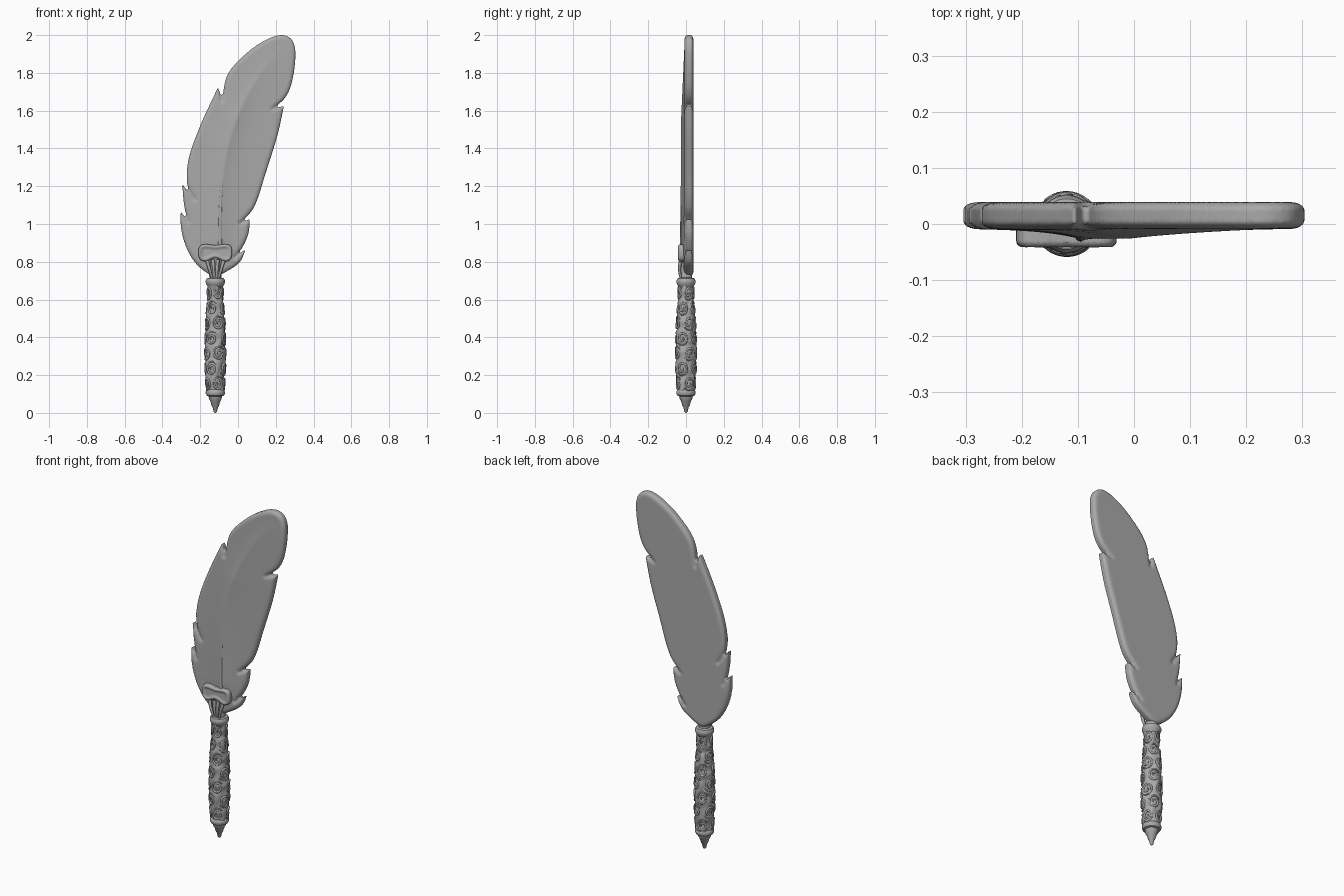
import bpy, bmesh, math
from mathutils import Vector, kdtree
from mathutils.geometry import interpolate_bezier

if "Cube" in bpy.data.objects:
    bpy.data.objects.remove(bpy.data.objects["Cube"])

grey = bpy.data.materials.new("plain_grey")
grey.use_nodes = True
grey.diffuse_color = (0.4, 0.4, 0.4, 1)
grey.node_tree.nodes["Principled BSDF"].inputs["Base Color"].default_value = (0.4, 0.4, 0.4, 1)

AXIS = -0.12  # x of the handle centre line


def add_object(name, data):
    obj = bpy.data.objects.new(name, data)
    bpy.context.collection.objects.link(obj)
    data.materials.clear()
    data.materials.append(grey)
    return obj


def smooth_outline(points):
    """Closed outline; points with a third value stay sharp."""
    n, result = len(points), []
    pos = [Vector((p[0], p[1])) for p in points]

    def handle(i, side):
        step = pos[(i + side) % n] - pos[i]
        if len(points[i]) > 2:
            return pos[i] + step / 3
        tangent = (pos[(i + 1) % n] - pos[i - 1]).normalized()
        return pos[i] + tangent * side * step.length / 3

    for i in range(n):
        j = (i + 1) % n
        count = max(4, int((pos[j] - pos[i]).length / 0.006))
        result += interpolate_bezier(pos[i], handle(i, 1), handle(j, -1), pos[j], count + 1)[:-1]
    return result


def slab(name, points, front, back, voxel, rounding, relief):
    """Soft-edged plate facing -y, with a relief rule for its front."""
    outline = smooth_outline(points)
    bm = bmesh.new()
    face = bm.faces.new([bm.verts.new((p.x, front, p.y)) for p in outline])
    made = bmesh.ops.extrude_face_region(bm, geom=[face])["geom"]
    moved = [g for g in made if isinstance(g, bmesh.types.BMVert)]
    bmesh.ops.translate(bm, verts=moved, vec=(0, back - front, 0))
    bmesh.ops.triangulate(bm, faces=bm.faces[:])
    bmesh.ops.recalc_face_normals(bm, faces=bm.faces[:])
    mesh = bpy.data.meshes.new(name)
    bm.to_mesh(mesh)
    bm.free()
    obj = add_object(name, mesh)
    remesh = obj.modifiers.new("remesh", "REMESH")
    remesh.mode = "VOXEL"
    remesh.voxel_size = voxel
    bpy.context.view_layer.update()
    graph = bpy.context.evaluated_depsgraph_get()
    obj.data = bpy.data.meshes.new_from_object(obj.evaluated_get(graph))
    obj.modifiers.clear()
    obj.data.materials.clear()
    obj.data.materials.append(grey)

    # round the rim by distance to the outline, then raise the relief
    tree = kdtree.KDTree(len(outline))
    for i, p in enumerate(outline):
        tree.insert((p.x, 0, p.y), i)
    tree.balance()
    middle = (front + back) / 2
    for v in obj.data.vertices:
        x, y, z = v.co
        d = tree.find((x, 0, z))[2]
        edge = 1 - min(d / rounding, 1)
        y = middle + (y - middle) * (0.4 + 0.6 * math.sqrt(1 - edge * edge))
        if y < middle:
            y -= relief(x, z, d) * (middle - y) / (middle - front)
        v.co.y = y
    soften = obj.modifiers.new("soften", "SMOOTH")
    soften.iterations = 3
    obj.data.polygons.foreach_set("use_smooth", [True] * len(obj.data.polygons))
    return obj


def sample(profile, z):
    for (r0, z0), (r1, z1) in zip(profile, profile[1:]):
        if z <= z1:
            t = max(0, (z - z0) / (z1 - z0))
            return r0 + (r1 - r0) * t
    return profile[-1][0]


def lathe(name, rings, segments, carve=lambda a, z: 0):
    """Turned part around the handle axis, capped at both ends."""
    bm = bmesh.new()
    rows = []
    for r, z in rings:
        row = []
        for k in range(segments):
            a = math.tau * k / segments
            rad = r + carve(a, z)
            row.append(bm.verts.new((AXIS + rad * math.cos(a), rad * math.sin(a), z)))
        rows.append(row)
    for low, high in zip(rows, rows[1:]):
        for k in range(segments):
            n = (k + 1) % segments
            bm.faces.new((low[k], low[n], high[n], high[k])).smooth = True
    bm.faces.new(rows[0][::-1])
    bm.faces.new(rows[-1])
    mesh = bpy.data.meshes.new(name)
    bm.to_mesh(mesh)
    bm.free()
    obj = add_object(name, mesh)
    bpy.ops.object.select_all(action="DESELECT")
    bpy.context.view_layer.objects.active = obj
    obj.select_set(True)
    bpy.ops.object.shade_smooth_by_angle(angle=math.radians(40))
    return obj


def tubes(name, paths, radius):
    """Tapered round strands; each path is a list of (point, thickness)."""
    curve = bpy.data.curves.new(name, "CURVE")
    curve.dimensions = "3D"
    curve.bevel_depth = radius
    curve.bevel_resolution = 2
    curve.use_fill_caps = True
    for path in paths:
        spline = curve.splines.new("POLY")
        spline.points.add(len(path) - 1)
        for point, (co, thick) in zip(spline.points, path):
            point.co = (*co, 1)
            point.radius = thick
        spline.use_smooth = True
    return add_object(name, curve)


# feather vane with split barbs
def shaft_x(z):
    return -0.095 + 0.27 * max(0, (z - 0.9) / 0.97) ** 2.9


def vane_relief(x, z, d):
    fade = max(0, min(1, (1.95 - z) / 0.4)) * min(1, max(0, (z - 0.72) / 0.2))
    return 0.019 * fade * math.exp(-abs(x - shaft_x(z)) / 0.07)


vane = [(-.12, .725), (-.17, .745), (-.23, .80), (-.275, .88), (-.3, .97),
        (-.305, 1.07, 1), (-.265, 1.01, 1), (-.285, 1.1), (-.295, 1.21, 1), (-.232, 1.13, 1),
        (-.268, 1.21), (-.262, 1.34), (-.2, 1.52), (-.105, 1.725, 1), (-.085, 1.655, 1),
        (-.055, 1.79), (.035, 1.895), (.14, 1.97), (.23, 2.0), (.285, 1.975), (.304, 1.9),
        (.285, 1.75), (.25, 1.67), (.185, 1.61, 1), (.243, 1.625, 1), (.21, 1.475),
        (.145, 1.265), (.085, 1.09), (.015, 1.005, 1), (.063, 1.027, 1), (.055, .95),
        (.025, .88), (-.015, .825, 1), (.042, .868, 1), (.01, .80), (-.05, .755)]
slab("feather_vane", vane, -0.008, 0.039, 0.006, 0.024, vane_relief)

# central quill shaft, thinning towards the tip
shaft = []
for i in range(41):
    z = 0.86 + 1.0 * i / 40
    shaft.append(((shaft_x(z), -0.021 + 0.012 * (i / 40) ** 2, z), 1 - 0.75 * i / 40))
tubes("quill_shaft", [shaft], 0.011)

# bow-shaped plaque with a raised rim
plaque = [(-.21, .85), (-.2, .885), (-.17, .893), (-.12, .888), (-.07, .893), (-.04, .885),
          (-.031, .85), (-.04, .812), (-.07, .802), (-.12, .82), (-.17, .802), (-.2, .812)]
slab("bow_plaque", plaque, -0.042, 0.004, 0.004, 0.012,
     lambda x, z, d: -0.007 * min(1, max(0, (d - 0.012) / 0.012)))

# knot folds under the plaque
folds = []
for side in (-1, 1):
    for spread in (0.008, 0.028):
        folds.append([((AXIS + side * spread * (0.6 + t), -0.026 - 0.008 * math.sin(t * 3), 0.71 + 0.1 * t),
                       0.7 + 0.4 * t) for t in (i / 10 for i in range(11))])
tubes("knot_folds", folds, 0.009)

# carved handle
body = [(.045, .10), (.047, .14), (.052, .24), (.053, .34), (.050, .45),
        (.047, .52), (.040, .58), (.039, .68)]


def carving(a, z):
    wave = math.sin(3 * a + 30 * z + 1.8 * math.sin(2 * a - 45 * z))
    return 0.0028 * wave


lathe("handle_body", [(sample(body, z), z) for z in (.10 + .58 * i / 140 for i in range(141))], 72, carving)


# scrollwork wound on the handle
def scroll(angle, z, mirror):
    path = []
    for i in range(30):
        t = i / 29
        turn = t * 9.5 + 0.6
        size = 0.028 * (1 - t) ** 0.8 + 0.004
        a = angle + mirror * size * math.cos(turn) / 0.05
        h = z + mirror * size * 1.2 * math.sin(turn)
        r = sample(body, h) + 0.0005
        path.append(((AXIS + r * math.cos(a), r * math.sin(a), h), 0.6 + 0.5 * math.sin(math.pi * t)))
    return path


scrolls = [scroll(math.tau * (k + 0.5 * (row % 2)) / 4 - 1.2, 0.155 + 0.08 * row, (-1) ** (row + k))
           for row in range(7) for k in range(4)]
tubes("handle_scrollwork", scrolls, 0.0055)

# collars, neck and writing tip
lathe("upper_collar", [(.038, .665), (.046, .678), (.051, .69), (.051, .70), (.045, .712), (.03, .716)], 48)
lathe("feather_neck", [(.03, .70), (.033, .73), (.025, .76), (.028, .79), (.03, .82)], 32)
lathe("lower_collar", [(.036, .088), (.046, .092), (.051, .102), (.051, .112), (.046, .122), (.04, .126)], 48)
lathe("writing_tip", [(.002, 0), (.009, .006), (.014, .03), (.018, .034), (.028, .066), (.033, .072), (.037, .095)], 32)
